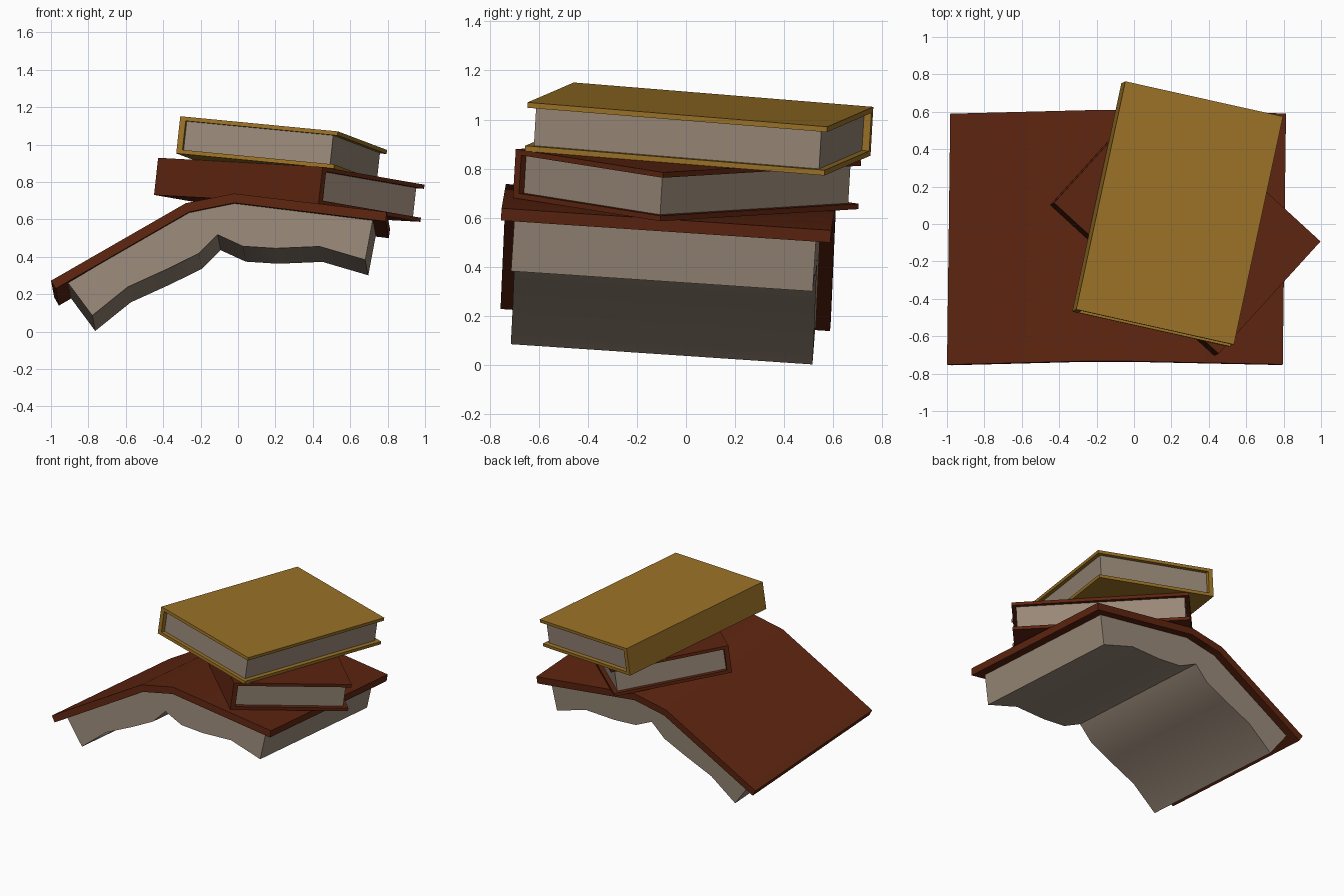
import bpy
import bmesh
import math
from mathutils import Matrix, Vector

if "Cube" in bpy.data.objects:
    bpy.data.objects.remove(bpy.data.objects["Cube"], do_unlink=True)


def material(name, rgb):
    mat = bpy.data.materials.new(name)
    mat.use_nodes = True
    color = (*rgb, 1)
    mat.diffuse_color = color
    mat.node_tree.nodes["Principled BSDF"].inputs["Base Color"].default_value = color
    return mat


RED = material("dark red leather", (0.11, 0.018, 0.005))
GOLD = material("ochre leather", (0.33, 0.17, 0.02))
PAPER = material("aged paper", (0.32, 0.25, 0.19))


def extrude(name, profile, y0, y1, mat, matrix):
    """Extrude a closed x-z outline along y and place it with a matrix."""
    bm = bmesh.new()
    face = bm.faces.new([bm.verts.new((x, y0, z)) for x, z in profile])
    out = bmesh.ops.extrude_face_region(bm, geom=[face])
    moved = [v for v in out["geom"] if isinstance(v, bmesh.types.BMVert)]
    bmesh.ops.translate(bm, vec=(0, y1 - y0, 0), verts=moved)
    bmesh.ops.recalc_face_normals(bm, faces=bm.faces)
    mesh = bpy.data.meshes.new(name)
    bm.to_mesh(mesh)
    bm.free()
    mesh.materials.append(mat)
    obj = bpy.data.objects.new(name, mesh)
    bpy.context.collection.objects.link(obj)
    obj.matrix_world = matrix
    return obj


def smooth(obj):
    bpy.ops.object.select_all(action="DESELECT")
    obj.select_set(True)
    bpy.context.view_layer.objects.active = obj
    bpy.ops.object.shade_smooth_by_angle(angle=math.radians(40))


def closed_book(name, mat, centre, across, along):
    """Closed book: centre of its top, width and spine vectors."""
    w, h = across.length / 2, along.length / 2
    deep, board, spine, inset = 0.2, 0.022, 0.032, 0.03
    x_axis = across.normalized()
    z_axis = x_axis.cross(along).normalized()
    y_axis = z_axis.cross(x_axis)
    matrix = Matrix((x_axis, y_axis, z_axis)).transposed().to_4x4()
    matrix.translation = centre
    shell = [(-w, 0), (w, 0), (w, -board), (spine - w, -board),
             (spine - w, board - deep), (w, board - deep), (w, -deep), (-w, -deep)]
    extrude(name + "_cover", shell, -h, h, mat, matrix)
    x0, x1 = spine - w - 0.005, w - inset
    z0, z1 = board - deep - 0.003, 0.003 - board
    block = [(x0, z0), (x1, z0), (x1, z1), (x0, z1)]
    extrude(name + "_pages", block, inset - h, h - inset, PAPER, matrix)


# Open book lying face down, bent over its spine
tilt = (Matrix.Translation((0.01, 0, -0.05)) @ Matrix.Rotation(-0.013, 4, "Z")
        @ Matrix.Rotation(-0.067, 4, "X"))
cover_outline = [(-1, 0.27), (-0.28, 0.685), (-0.02, 0.737), (0.795, 0.638),
                 (0.789, 0.588), (-0.02, 0.687), (-0.262, 0.638), (-0.975, 0.227)]
smooth(extrude("open_book_cover", cover_outline, -0.785, 0.56, RED, tilt))

pages_outline = [(-0.91, 0.262), (-0.264, 0.642), (-0.02, 0.69), (0.72, 0.6),
                 (0.68, 0.385), (0.435, 0.457), (0.2, 0.447), (0.025, 0.458),
                 (-0.11, 0.52), (-0.21, 0.42), (-0.375, 0.338), (-0.59, 0.24),
                 (-0.78, 0.087)]
smooth(extrude("open_book_pages", pages_outline, -0.731, 0.5, PAPER, tilt))

# Two closed books stacked on top
closed_book("middle_book", RED, Vector((0.285, 0.01, 0.857)),
            Vector((0.545, 0.6, -0.095)), Vector((-0.885, 0.8, 0.05)))
closed_book("top_book", GOLD, Vector((0.244, 0.059, 1.061)),
            Vector((0.843, -0.188, -0.081)), Vector((0.27, 1.218, -0.1)))
